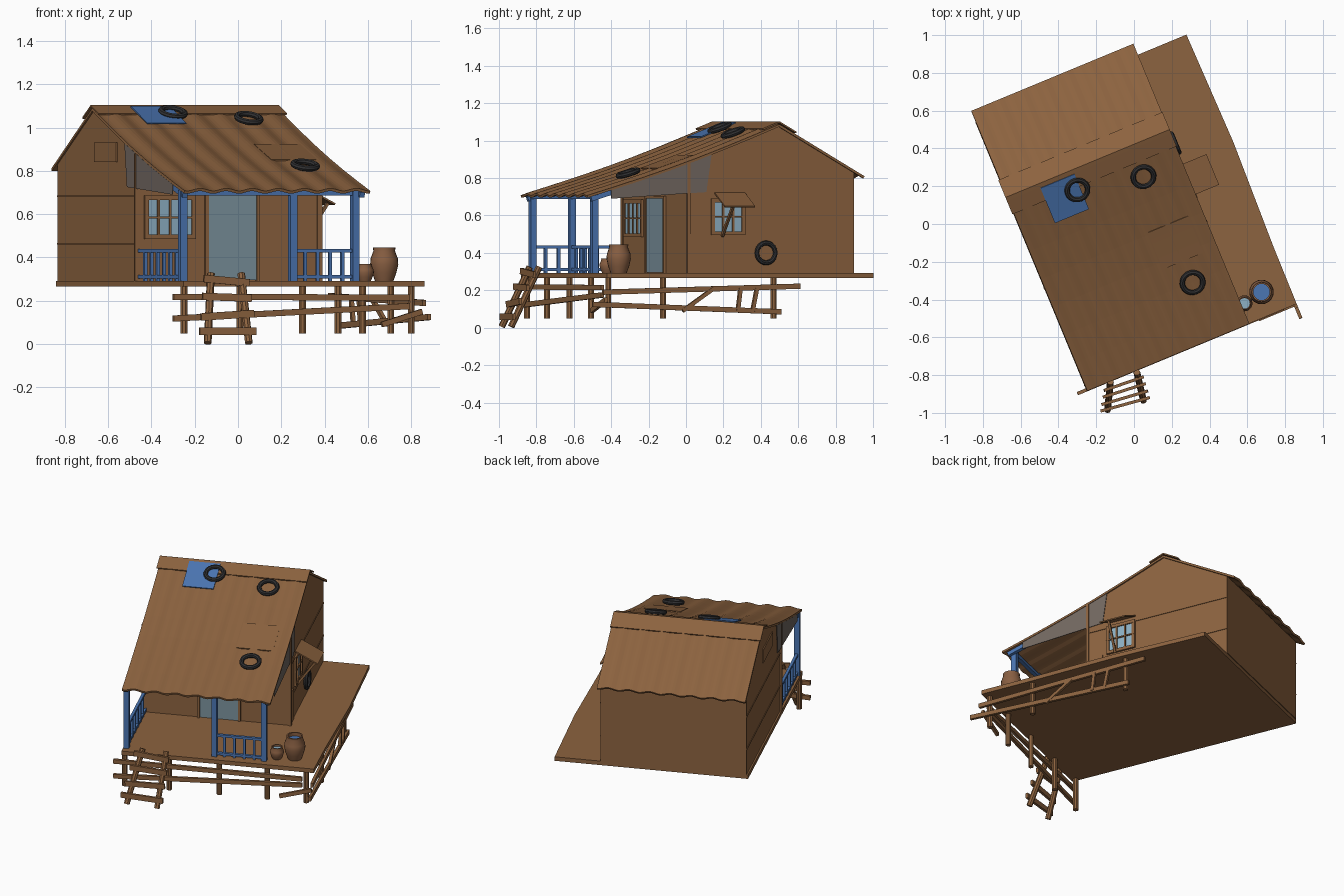
import bpy, bmesh, math
from mathutils import Matrix, Vector

if "Cube" in bpy.data.objects:
    bpy.data.objects.remove(bpy.data.objects["Cube"])

# Everything is built square-on (a = width, b = depth), then turned about z
R = Matrix.Rotation(math.radians(22.5), 4, 'Z')
R_INV = R.inverted()


def material(name, r, g, b):
    m = bpy.data.materials.new(name)
    m.diffuse_color = (r, g, b, 1)
    m.use_nodes = True
    m.node_tree.nodes["Principled BSDF"].inputs["Base Color"].default_value = m.diffuse_color
    return m


WOOD = material("brown_wood", .265, .125, .05)
BLUE = material("blue_paint", .07, .18, .45)
DOOR = material("grey_blue_door", .2, .29, .34)
GLASS = material("pale_blue_glass", .27, .44, .56)
RUBBER = material("black_rubber", .03, .03, .032)
TARP = material("grey_tarp", .17, .14, .12)
CLAY = material("clay", .25, .115, .055)


def finish(name, bm, mat, xf=R):
    bmesh.ops.recalc_face_normals(bm, faces=bm.faces)
    me = bpy.data.meshes.new(name)
    bm.to_mesh(me)
    bm.free()
    me.transform(xf)
    me.materials.append(mat)
    ob = bpy.data.objects.new(name, me)
    bpy.context.collection.objects.link(ob)
    return ob


def smooth(ob):
    bpy.ops.object.select_all(action='DESELECT')
    ob.select_set(True)
    bpy.context.view_layer.objects.active = ob
    bpy.ops.object.shade_smooth_by_angle(angle=math.radians(40))


def box(name, lo, hi, mat):
    bm = bmesh.new()
    lo, hi = Vector(lo), Vector(hi)
    bmesh.ops.create_cube(bm, size=1, matrix=Matrix.Translation((lo + hi) / 2) @ Matrix.Diagonal((*(hi - lo), 1)))
    return finish(name, bm, mat)


def beam(name, p, q, w, h, mat, sides=4):
    """Bar from p to q; four sides gives a board, more gives a pole."""
    p, q = Vector(p), Vector(q)
    d = q - p
    bm = bmesh.new()
    xf = Matrix.Translation((p + q) / 2) @ d.to_track_quat('Z', 'Y').to_matrix().to_4x4()
    if sides == 4:
        bmesh.ops.create_cube(bm, size=1, matrix=xf @ Matrix.Diagonal((w, h, d.length, 1)))
    else:
        bmesh.ops.create_cone(bm, cap_ends=True, segments=sides, radius1=w / 2, radius2=w / 2,
                              depth=d.length, matrix=xf)
    return finish(name, bm, mat)


def prism(name, prof, a0, a1, mat):
    """Extrude a (b, z) profile along the width."""
    bm = bmesh.new()
    f = bm.faces.new([bm.verts.new((a0, b, z)) for b, z in prof])
    g = bmesh.ops.extrude_face_region(bm, geom=[f])['geom']
    bmesh.ops.translate(bm, vec=(a1 - a0, 0, 0), verts=[v for v in g if isinstance(v, bmesh.types.BMVert)])
    return finish(name, bm, mat)


def roof_z(b):
    if b > .39:
        return 1.087 - (b - .39) * .565
    t = (.39 - b) / 1.11
    return 1.087 - .38 * t - .018 * math.sin(math.pi * t)


def sheet(name, a0, a1, b0, b1, lift, thick, mat, wave=0.0):
    """Sheet following the roof slope, optionally corrugated."""
    bm = bmesh.new()
    na = 64 if wave else 2
    bs = [b0 + (b1 - b0) * i / 10 for i in range(11)]
    if b0 < .39 < b1:
        bs = sorted(bs + [.39])
    rows = []
    for b in bs:
        row = []
        for i in range(na + 1):
            a = a0 + (a1 - a0) * i / na
            row.append(bm.verts.new((a, b, roof_z(b) + lift + wave * math.sin(a * 2 * math.pi / .13))))
        rows.append(row)
    for r, s in zip(rows, rows[1:]):
        for i in range(na):
            bm.faces.new((r[i], r[i + 1], s[i + 1], s[i]))
    ob = finish(name, bm, mat)
    m = ob.modifiers.new("thickness", 'SOLIDIFY')
    m.thickness, m.offset = thick, 0
    return ob


def tyre(name, xf, major=.055, minor=.014):
    bpy.ops.mesh.primitive_torus_add(major_segments=24, minor_segments=8, major_radius=major, minor_radius=minor)
    ob = bpy.context.object
    ob.name = name
    ob.data.transform(R @ xf)
    ob.data.materials.append(RUBBER)
    smooth(ob)


def jar(name, x, y, s, h, water):
    prof = [(0, 0), (.042, 0), (.056, .25), (.065, .5), (.063, .68), (.05, .9), (.052, 1), (.043, 1), (.043, .8)]
    bm = bmesh.new()
    vs = [bm.verts.new((r * s, 0, z * h)) for r, z in prof]
    es = [bm.edges.new(e) for e in zip(vs, vs[1:])]
    bmesh.ops.spin(bm, geom=vs + es, cent=(0, 0, 0), axis=(0, 0, 1), angle=2 * math.pi, steps=20)
    bmesh.ops.remove_doubles(bm, verts=bm.verts, dist=1e-4)
    place = Matrix.Translation((x, y, .29))
    smooth(finish(name, bm, CLAY, place))
    bm = bmesh.new()
    bmesh.ops.create_circle(bm, cap_ends=True, segments=20, radius=.045 * s)
    finish(name + "_water", bm, water, place @ Matrix.Translation((0, 0, h * .85)))


# Deck
bm = bmesh.new()
f = bm.faces.new([bm.verts.new((a, b, .265)) for a, b in
                  [(-.57, -.72), (.634, -.72), (.636, -.4), (.652, .2), (.64, .82), (-.57, .82)]])
g = bmesh.ops.extrude_face_region(bm, geom=[f])['geom']
bmesh.ops.translate(bm, vec=(0, 0, .027), verts=[v for v in g if isinstance(v, bmesh.types.BMVert)])
finish("deck", bm, WOOD)

# House body, siding laps and corner boards
FRONT, LEFT, RIGHT = -.135, -.56, .352
prism("house_walls", [(FRONT, .29), (.825, .29), (.825, roof_z(.825) - .01), (.39, 1.077),
                      (.1, roof_z(.1) - .01), (FRONT, roof_z(FRONT) - .01)], LEFT, RIGHT, WOOD)
for z in (.46, .68):
    box("siding_lap", (LEFT - .004, FRONT, z), (RIGHT + .004, .825, z + .006), WOOD)
box("right_wall_patch", (RIGHT, -.13, .29), (RIGHT + .006, -.03, .5), WOOD)
box("left_gable_patch", (LEFT - .007, .1, .84), (LEFT, .37, .93), WOOD)
for a in (LEFT, RIGHT):
    box("corner_board", (a - .012, FRONT - .006, .29), (a + .012, FRONT + .01, .88), WOOD)

# Roof, ridge cap, patches and tyres
sheet("roof", -.567, .362, -.72, .88, 0, .013, WOOD, .006)
sheet("ridge_cap", -.575, .366, .295, .488, .012, .008, WOOD)
sheet("roof_patch", .05, .28, -.28, -.07, .009, .007, WOOD)
sheet("blue_roof_patch", -.385, -.19, .165, .365, .019, .006, BLUE)
for a, b in ((-.208, .281), (.142, .212), (.168, -.405)):
    slope = math.atan((roof_z(b + .02) - roof_z(b - .02)) / .04)
    tyre("roof_tyre", Matrix.Translation((a, b, roof_z(b) + .026)) @ Matrix.Rotation(slope, 4, 'X'))
tyre("wall_tyre", Matrix.Translation((RIGHT + .014, .312, .40)) @ Matrix.Rotation(math.pi / 2, 4, 'Y'), .053, .013)

# Grey tarps closing the porch gables
for a in (LEFT - .006, RIGHT + .004):
    prism("porch_tarp", [(0, roof_z(0) - .01), (-.3, roof_z(-.3) - .01), (-.58, roof_z(-.58) - .01),
                         (-.58, .69), (-.03, .725)], a - .002, a + .002, TARP)

# Porch posts, roof beams and railings
PB = -.66
for a in (-.55, .0, .31):
    box("porch_post", (a - .017, PB - .017, .29), (a + .017, PB + .017, .712), BLUE)
beam("porch_front_beam", (-.555, PB, .698), (.345, PB, .698), .025, .022, BLUE)
for a in (-.55, .335):
    beam("porch_side_beam", (a, -.69, .688), (a, FRONT, roof_z(FRONT) - .035), .025, .025, BLUE)


def railing(p, q, n):
    p, q = Vector(p), Vector(q)
    for z in (.432, .31):
        beam("porch_rail", (*p, z), (*q, z), .018, .016, BLUE)
    for i in range(1, n):
        c = p.lerp(q, i / n)
        beam("baluster", (*c, .292), (*c, .43), .015, .015, BLUE)


railing((-.55, FRONT), (-.55, PB), 7)
railing((0, PB), (.31, PB), 5)

# Door with frame
box("door", (-.205, FRONT - .008, .295), (.035, FRONT, .69), DOOR)
for a in (-.215, .04):
    box("door_jamb", (a - .008, FRONT - .014, .292), (a + .008, FRONT, .70), WOOD)
box("door_lintel", (-.223, FRONT - .014, .69), (.048, FRONT, .705), WOOD)


# Windows: glass plate with frame and glazing bars
def window(to_wall, w, z0, z1, cols):
    def part(name, s0, s1, za, zb, d, mat):
        lo, hi = to_wall(s0, 0, za), to_wall(s1, d, zb)
        box(name, [min(x) for x in zip(lo, hi)], [max(x) for x in zip(lo, hi)], mat)
    part("window_glass", -w / 2, w / 2, z0, z1, .005, GLASS)
    for i in range(cols + 1):
        s = -w / 2 + w * i / cols
        t = .010 if i in (0, cols) else .005
        part("window_bar", s - t, s + t, z0, z1, .012, WOOD)
    for z, t in ((z0, .01), ((z0 + z1) / 2, .004), (z1, .01)):
        part("window_rail", -w / 2 - .01, w / 2 + .01, z - t, z + t, .013, WOOD)


window(lambda s, d, z: (-.398 + s, FRONT - d, z), .235, .495, .675, 4)
window(lambda s, d, z: (RIGHT + d, .095 + s, z), .175, .505, .68, 3)

# Propped awning over the side window
prism("awning", [(.02, .715), (.195, .715), (.195, .723), (.02, .723)], RIGHT, RIGHT + .16, WOOD)
aw = bpy.data.objects["awning"]
hinge = R @ Vector((RIGHT, 0, .72))
aw.data.transform(Matrix.Translation(hinge) @ R @ Matrix.Rotation(math.radians(27), 4, 'Y') @ R_INV
                  @ Matrix.Translation(-hinge))
beam("awning_prop", (RIGHT + .01, .06, .49), (RIGHT + .13, .075, .655), .014, .014, WOOD)

# Jars on the deck
jar("large_jar", .675, -.36, 1, .155, BLUE)
jar("small_jar", .585, -.42, .65, .08, GLASS)

# Stilts and their loose rails
for a, b in ((-.555, -.69), (-.277, -.69), (.037, -.69), (.337, -.69), (.58, -.69), (.605, -.383), (.605, .256)):
    beam("stilt", (a, b, .05), (a, b, .268), .034, 0, WOOD, 8)
for p, q in (((-.62, -.715, .218), (.56, -.715, .215)), ((-.62, -.715, .118), (.56, -.715, .175)),
             ((.625, -.74, .19), (.625, .4, .222)), ((.625, -.8, .125), (.625, .29, .085))):
    beam("stilt_rail", p, q, .018, .028, WOOD)
for b0, b1 in ((-.28, -.1), (.04, .055), (.125, .15)):
    beam("stilt_brace", (.628, b0, .09), (.628, b1, .21), .018, .02, WOOD)
beam("stilt_brace", (.42, -.72, .09), (.62, -.72, .15), .018, .025, WOOD)

# Ladder, given in world positions
L0, L1 = Vector((-.14, -.985, .005)), Vector((-.125, -.835, .325))
M0, M1 = Vector((.05, -.935, .005)), Vector((.015, -.785, .325))
for p, q in ((L0, L1), (M0, M1)):
    beam("ladder_side", R_INV @ p, R_INV @ q, .036, 0, WOOD, 8)
for t, tip in ((.17, .0), (.4, .008), (.66, -.004), (.9, -.01)):
    p, q = L0.lerp(L1, t), M0.lerp(M1, t)
    d = (q - p) * .22
    off = Vector((0, -.02, 0))
    beam("ladder_rung", R_INV @ (p - d + off + Vector((0, 0, -tip))), R_INV @ (q + d + off + Vector((0, 0, tip))),
         .016, .034, WOOD)
